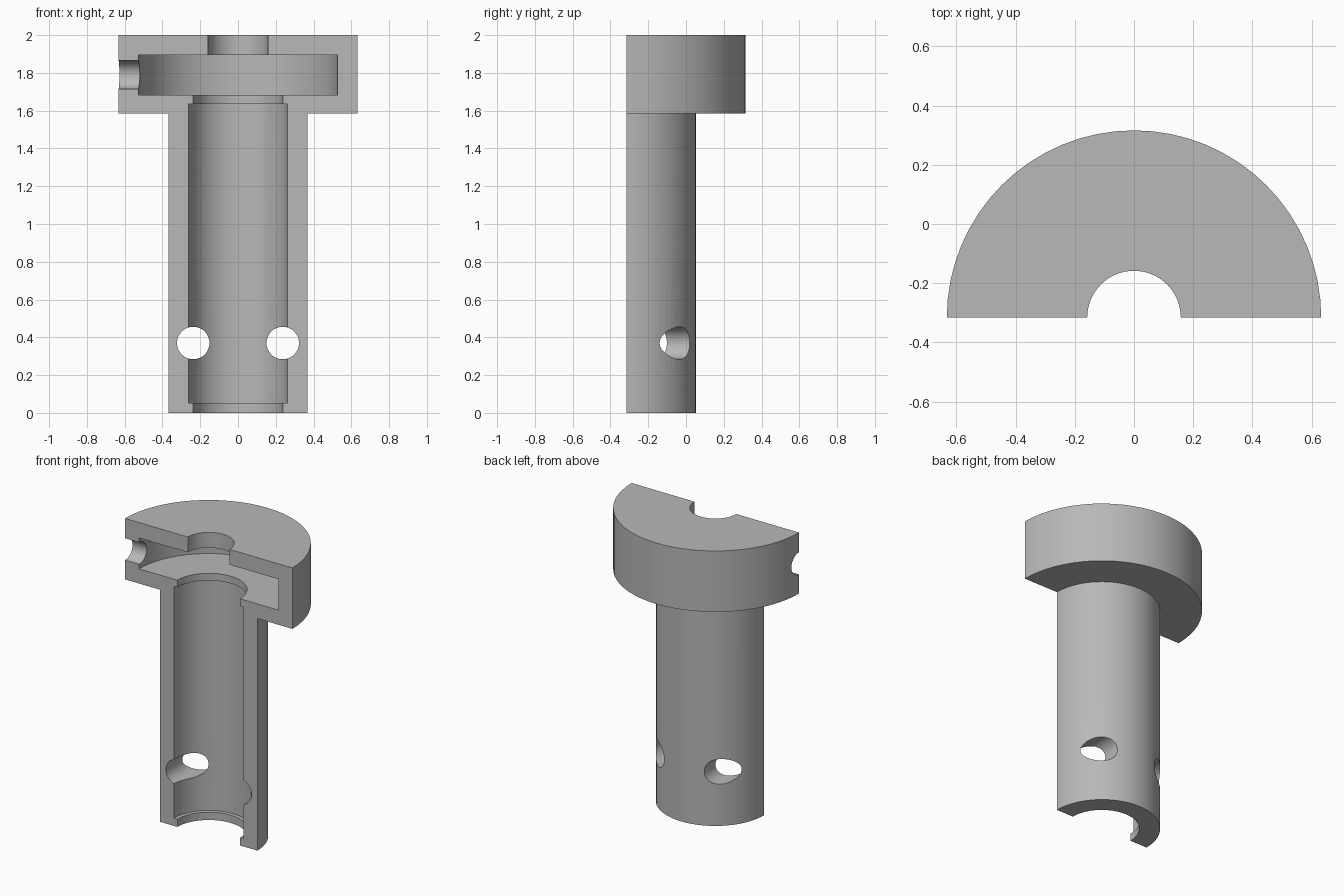
import bpy, bmesh, math
from mathutils import Matrix, Vector

cube = bpy.data.objects.get("Cube")
if cube:
    bpy.data.objects.remove(cube, do_unlink=True)

AXIS_Y = -0.316  # section plane, holding the axis of the turned part

grey = bpy.data.materials.new("plain_grey")
grey.use_nodes = True
colour = (0.48, 0.48, 0.48, 1)
grey.diffuse_color = colour
grey.node_tree.nodes["Principled BSDF"].inputs["Base Color"].default_value = colour


def add_object(name, bm):
    bmesh.ops.recalc_face_normals(bm, faces=bm.faces)
    mesh = bpy.data.meshes.new(name)
    bm.to_mesh(mesh)
    bm.free()
    obj = bpy.data.objects.new(name, mesh)
    mesh.materials.append(grey)
    bpy.context.collection.objects.link(obj)
    return obj


# Wall section (radius, height), swept half a turn behind the section plane
section = [(0.368, 0), (0.368, 1.584), (0.632, 1.584), (0.632, 2.0),
           (0.158, 2.0), (0.158, 1.895), (0.526, 1.895), (0.526, 1.684),
           (0.237, 1.684), (0.237, 1.635), (0.263, 1.635), (0.263, 0.053),
           (0.237, 0.053), (0.237, 0)]
bm = bmesh.new()
start = bm.faces.new([bm.verts.new((r, AXIS_Y, z)) for r, z in section])
cap = start.copy()
bmesh.ops.spin(bm, geom=[cap] + list(cap.edges) + list(cap.verts),
               cent=(0, AXIS_Y, 0), axis=(0, 0, 1), angle=math.pi,
               steps=32, use_duplicate=False)
bmesh.ops.remove_doubles(bm, verts=bm.verts, dist=1e-5)
body = add_object("sectioned_sleeve", bm)


def drill(name, centre, radius, depth, axis):
    """Cut a round hole along the given axis."""
    bm = bmesh.new()
    turn = Vector((0, 0, 1)).rotation_difference(Vector(axis)).to_matrix().to_4x4()
    bmesh.ops.create_cone(bm, cap_ends=True, segments=48, radius1=radius,
                          radius2=radius, depth=depth,
                          matrix=Matrix.Translation(centre) @ turn)
    cutter = add_object(name, bm)
    cutter.hide_render = True
    mod = body.modifiers.new(name, "BOOLEAN")
    mod.operation = "DIFFERENCE"
    mod.solver = "EXACT"
    mod.object = cutter
    bpy.context.view_layer.objects.active = body
    bpy.ops.object.modifier_apply(modifier=name)
    bpy.data.objects.remove(cutter, do_unlink=True)


# Two cross holes near the foot and one side port in the head
for side in (-1, 1):
    drill("cross_hole", (side * 0.237, AXIS_Y, 0.37), 0.086, 1.5, (0, 1, 0))
drill("side_port", (-0.6, AXIS_Y, 1.79), 0.075, 0.3, (1, 0, 0))

# Smooth curved walls, crisp edges
bpy.ops.object.select_all(action="DESELECT")
body.select_set(True)
bpy.context.view_layer.objects.active = body
bpy.ops.object.shade_smooth_by_angle(angle=math.radians(30))
